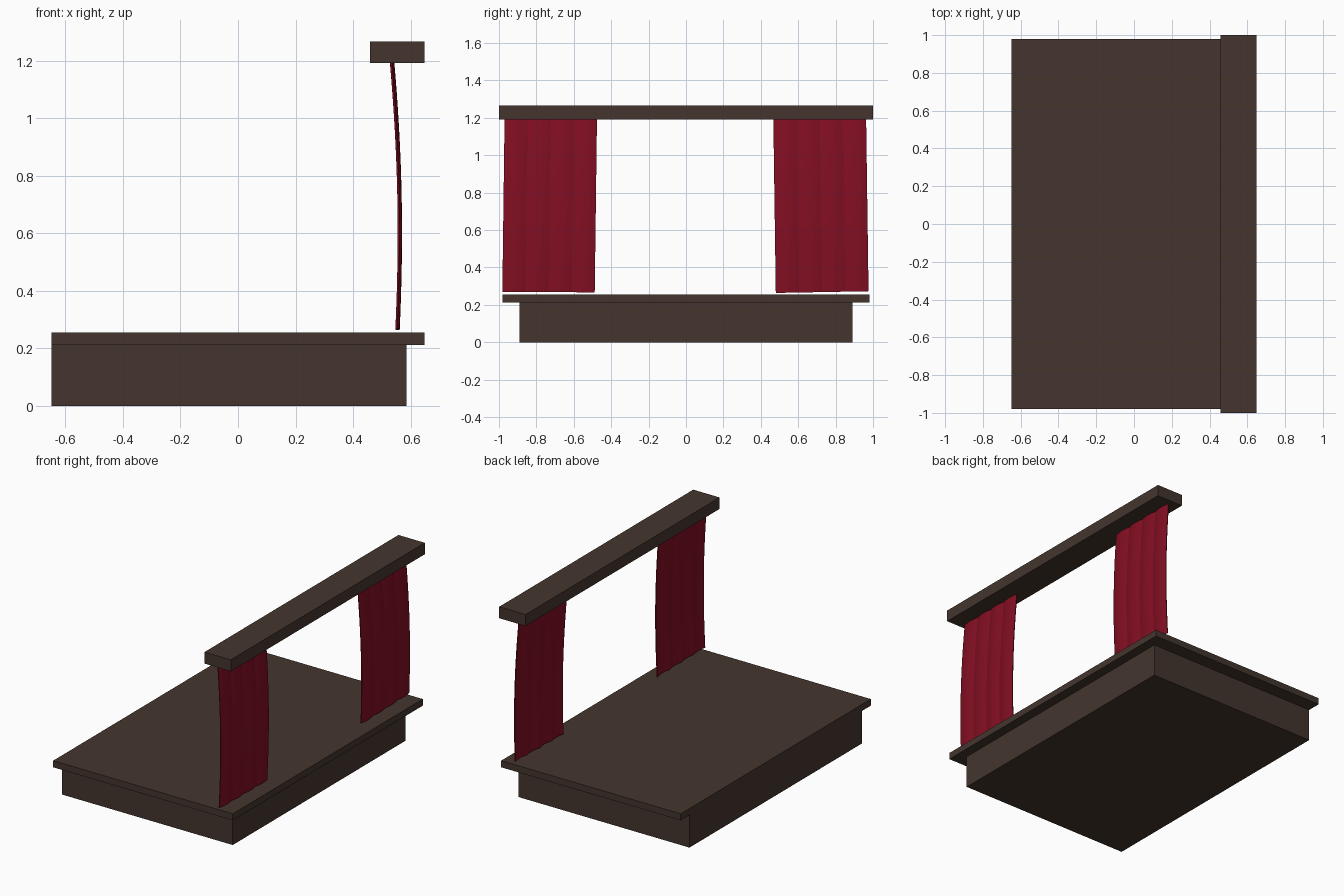
import bpy
import math

cube = bpy.data.objects.get("Cube")
if cube:
    bpy.data.objects.remove(cube, do_unlink=True)


def material(name, rgb):
    m = bpy.data.materials.new(name)
    m.use_nodes = True
    color = (*rgb, 1)
    m.diffuse_color = color
    m.node_tree.nodes["Principled BSDF"].inputs["Base Color"].default_value = color
    return m


wood = material("dark_wood", (0.058, 0.036, 0.027))
cloth = material("red_cloth", (0.225, 0.0045, 0.016))


def box(name, x0, x1, half_y, z0, z1):
    bpy.ops.mesh.primitive_cube_add(size=1, location=((x0 + x1) / 2, 0, (z0 + z1) / 2))
    ob = bpy.context.object
    ob.name = name
    ob.scale = (x1 - x0, half_y * 2, z1 - z0)
    bpy.ops.object.transform_apply(location=False, rotation=False, scale=True)
    ob.data.materials.append(wood)


# Stage and overhead beam
box("stage_base", -0.648, 0.585, 0.89, 0, 0.212)
box("stage_floor", -0.648, 0.648, 0.98, 0.212, 0.255)
box("top_beam", 0.458, 0.648, 1.0, 1.192, 1.267)

PANELS, STEPS, ROWS = 4, 6, 16
BULGE = 0.009


def drape(t):
    """Outer face position of the curtain, t = 0 at the hem and 1 at the beam."""
    return 0.562 + 0.0295 * t - 0.0485 * t * t + 0.004 * math.sin(math.pi * t)


# Curtain: a row of shallow scalloped folds, bowed along its height
def curtain(name, y_hem, y_top, width, z_in, tilt):
    cols = PANELS * STEPS
    verts, faces = [], []
    for r in range(ROWS + 1):
        t = r / ROWS
        for c in range(cols + 1):
            u = c / cols
            s = (c % STEPS) / STEPS
            x = drape(t) - BULGE * (2 * s - 1) ** 2
            y = y_hem + (y_top - y_hem) * t + width * u
            z = z_in + (1.193 - 0.267) * t + tilt * u
            verts.append((x, y, z))
    n = cols + 1
    for r in range(ROWS):
        for c in range(cols):
            a = r * n + c
            faces.append((a, a + 1, a + n + 1, a + n))
    me = bpy.data.meshes.new(name)
    me.from_pydata(verts, [], faces)
    me.materials.append(cloth)
    ob = bpy.data.objects.new(name, me)
    bpy.context.collection.objects.link(ob)
    bpy.ops.object.select_all(action="DESELECT")
    ob.select_set(True)
    bpy.context.view_layer.objects.active = ob
    mod = ob.modifiers.new("thickness", "SOLIDIFY")
    mod.thickness = 0.006
    mod.offset = -1
    bpy.ops.object.modifier_apply(modifier=mod.name)
    bpy.ops.object.shade_smooth_by_angle(angle=math.radians(25))


curtain("front_curtain", -0.982, -0.970, 0.494, 0.270, -0.003)
curtain("back_curtain", 0.480, 0.467, 0.496, 0.264, 0.009)
